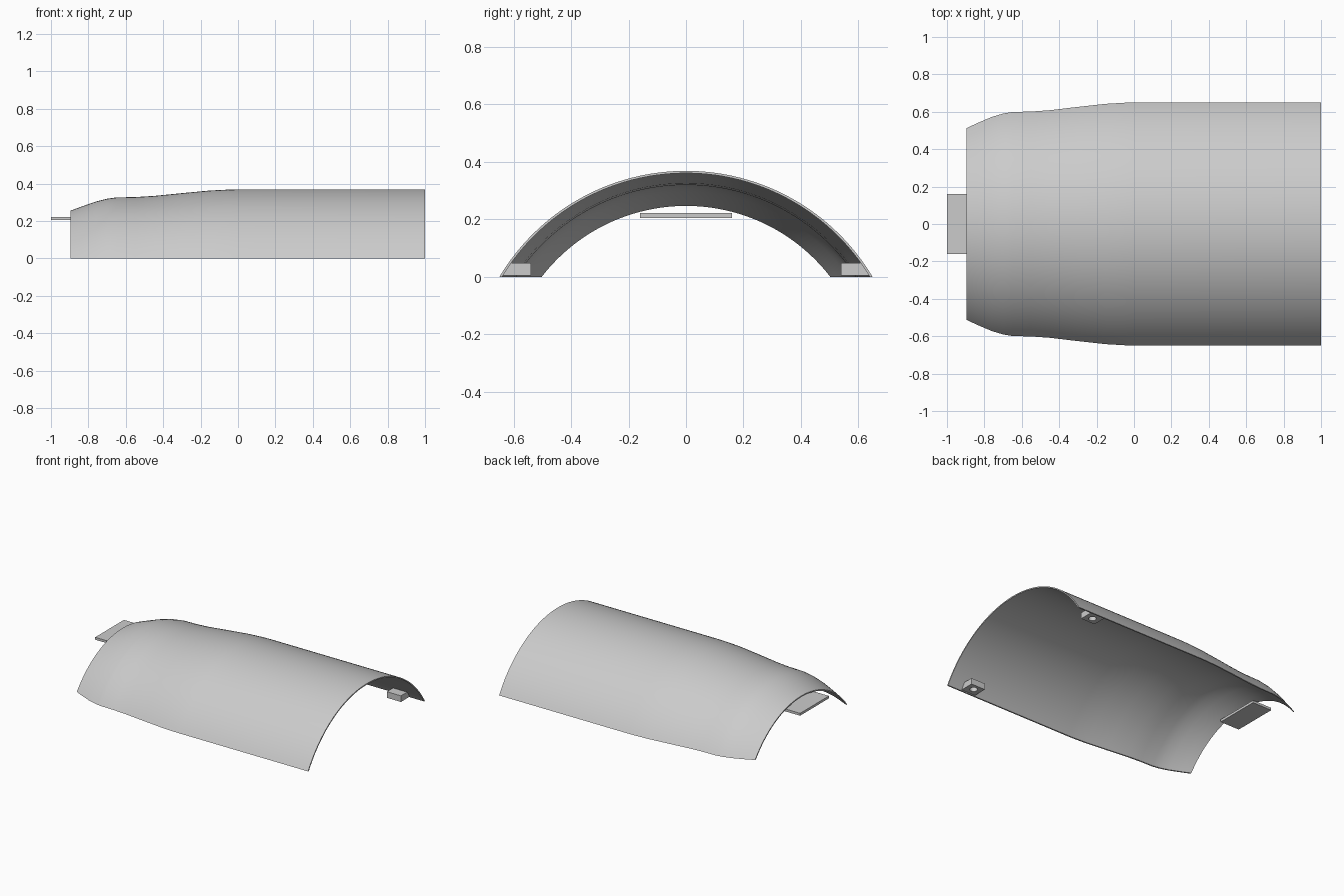
import bpy, bmesh, math

if "Cube" in bpy.data.objects:
    bpy.data.objects.remove(bpy.data.objects["Cube"])

AXIS_Z = -0.387      # height of the axis the shell is swept around
WALL = 0.008
SEGMENTS = 64


def make_material(name, color):
    mat = bpy.data.materials.new(name)
    mat.use_nodes = True
    mat.diffuse_color = color
    mat.node_tree.nodes["Principled BSDF"].inputs["Base Color"].default_value = color
    return mat


grey = make_material("light grey plastic", (0.6, 0.6, 0.6, 1))


def finish(bm, name):
    bmesh.ops.recalc_face_normals(bm, faces=bm.faces)
    mesh = bpy.data.meshes.new(name)
    bm.to_mesh(mesh)
    bm.free()
    mesh.materials.append(grey)
    obj = bpy.data.objects.new(name, mesh)
    bpy.context.collection.objects.link(obj)
    return obj


def activate(obj):
    bpy.ops.object.select_all(action="DESELECT")
    obj.select_set(True)
    bpy.context.view_layer.objects.active = obj


def make_prism(name, profile, x0, x1):
    """Extrude a (y, z) outline along x."""
    bm = bmesh.new()
    face = bm.faces.new([bm.verts.new((x0, y, z)) for y, z in profile])
    moved = bmesh.ops.extrude_face_region(bm, geom=[face])["geom"]
    verts = [v for v in moved if isinstance(v, bmesh.types.BMVert)]
    bmesh.ops.translate(bm, verts=verts, vec=(x1 - x0, 0, 0))
    return finish(bm, name)


# Shell: arcs around one axis, each cut off level at the ground
crown = [(-0.896, 0.255), (-0.84, 0.276), (-0.76, 0.304), (-0.70, 0.319),
         (-0.65, 0.326), (-0.55, 0.328), (-0.45, 0.334), (-0.3, 0.349),
         (-0.15, 0.363), (-0.05, 0.368), (0.0, 0.369), (1.0, 0.369)]


def arc(bm, x, radius):
    half = math.acos(-AXIS_Z / radius)
    angles = [half * (2 * i / SEGMENTS - 1) for i in range(SEGMENTS + 1)]
    return [bm.verts.new((x, radius * math.sin(a), AXIS_Z + radius * math.cos(a)))
            for a in angles]


bm = bmesh.new()
sections = []
for x, z in crown:
    radius = z - AXIS_Z
    sections.append(arc(bm, x, radius) + arc(bm, x, radius - WALL)[::-1])
count = len(sections[0])
for a, b in zip(sections, sections[1:]):
    for i in range(count):
        j = (i + 1) % count
        bm.faces.new((a[i], a[j], b[j], b[i]))
for s in (sections[0], sections[-1]):
    for i in range(SEGMENTS):
        bm.faces.new((s[i], s[i + 1], s[count - 2 - i], s[count - 1 - i]))
shell = finish(bm, "cover_shell")
activate(shell)
bpy.ops.object.shade_smooth_by_angle(angle=math.radians(30))

# Locating tongue under the narrow end
make_prism("locating_tongue",
           [(-0.16, 0.205), (0.16, 0.205), (0.16, 0.222), (-0.16, 0.222)], -1.0, -0.85)

# Fixing blocks inside the wide end, each with a blind hole from below
inner = 0.369 - AXIS_Z - WALL / 2
LOW, HIGH = 0.005, 0.048


def wall_y(z):
    return math.sqrt(inner ** 2 - (z - AXIS_Z) ** 2)


for name, side in (("front_fixing_block", -1), ("back_fixing_block", 1)):
    outline = [(0.54, LOW), (wall_y(LOW), LOW), (wall_y(HIGH), HIGH), (0.54, HIGH)]
    block = make_prism(name, [(side * y, z) for y, z in outline], 0.78, 0.89)
    bpy.ops.mesh.primitive_cylinder_add(vertices=24, radius=0.025, depth=0.06,
                                        location=(0.835, side * 0.585, 0.005))
    cutter = bpy.context.object
    cutter.hide_render = True
    cut = block.modifiers.new("hole", "BOOLEAN")
    cut.operation = "DIFFERENCE"
    cut.object = cutter
    activate(block)
    bpy.ops.object.modifier_apply(modifier=cut.name)
    bpy.data.objects.remove(cutter)
    bpy.ops.object.shade_smooth_by_angle(angle=math.radians(30))
